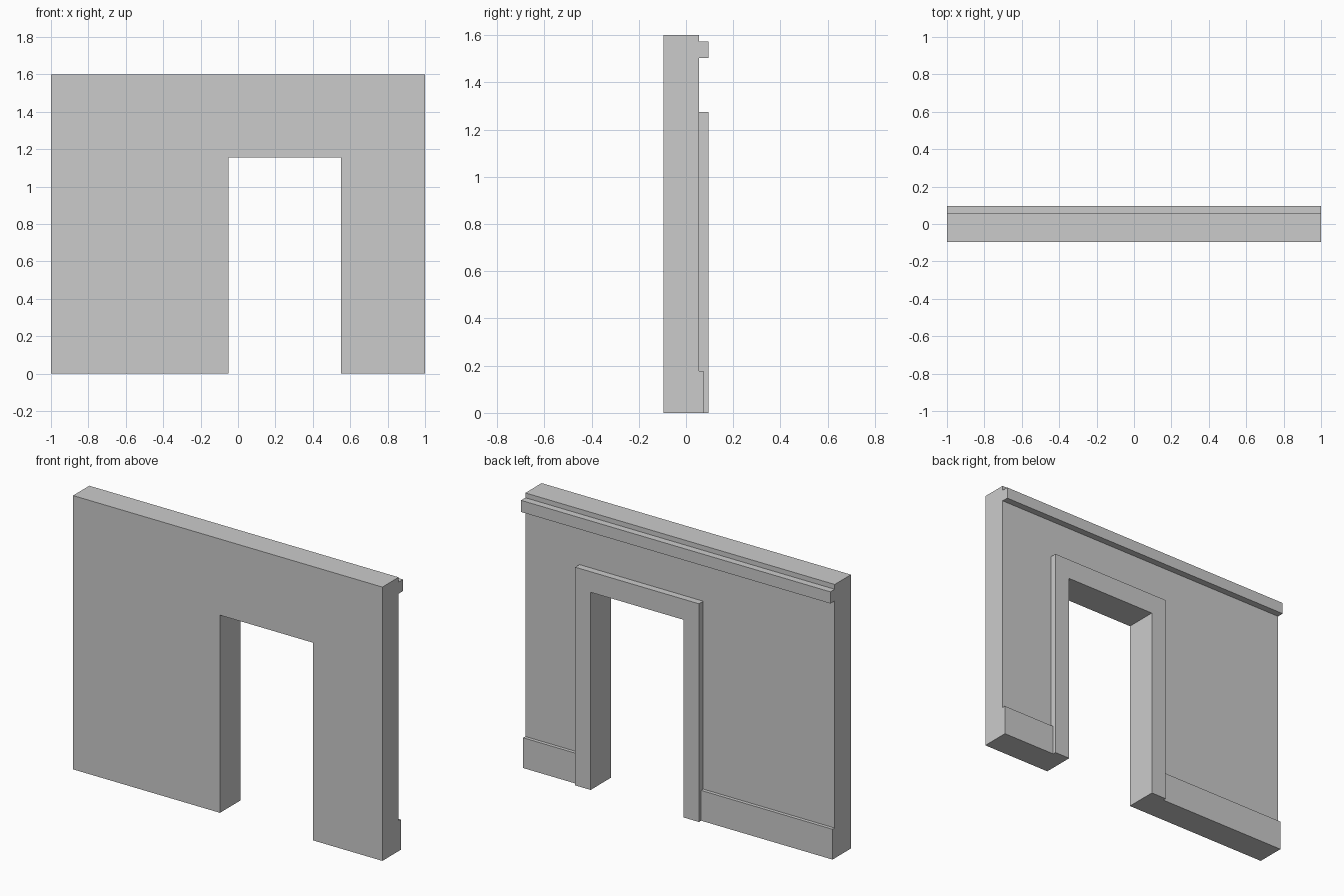
import bpy
import bmesh

if "Cube" in bpy.data.objects:
    bpy.data.objects.remove(bpy.data.objects["Cube"])

paint = bpy.data.materials.new("plain grey")
paint.diffuse_color = (0.6, 0.6, 0.6, 1)
paint.use_nodes = True
paint.node_tree.nodes["Principled BSDF"].inputs["Base Color"].default_value = paint.diffuse_color

# Shared dimensions
FRONT, BACK = -0.095, 0.055            # wall faces
LEFT, RIGHT, TOP = -0.05, 0.55, 1.155  # doorway opening
SIDE, HEAD = 0.10, 0.12                # casing widths
TRIM, SKIRT = 0.04, 0.02               # trim projections


def extrude_profile(name, points, y0, y1):
    """Extrude an outline in the xz plane from y0 to y1."""
    bm = bmesh.new()
    face = bm.faces.new([bm.verts.new((x, y0, z)) for x, z in points])
    new = bmesh.ops.extrude_face_region(bm, geom=[face])["geom"]
    verts = [v for v in new if isinstance(v, bmesh.types.BMVert)]
    bmesh.ops.translate(bm, verts=verts, vec=(0, y1 - y0, 0))
    bmesh.ops.recalc_face_normals(bm, faces=bm.faces)
    mesh = bpy.data.meshes.new(name)
    bm.to_mesh(mesh)
    bm.free()
    mesh.materials.append(paint)
    obj = bpy.data.objects.new(name, mesh)
    bpy.context.collection.objects.link(obj)
    return obj


def arch(x0, x1, top):
    """Outline of a slab with the doorway cut up from the floor."""
    return [(x0, 0), (LEFT, 0), (LEFT, TOP), (RIGHT, TOP),
            (RIGHT, 0), (x1, 0), (x1, top), (x0, top)]


def rect(x0, x1, z0, z1):
    return [(x0, z0), (x1, z0), (x1, z1), (x0, z1)]


# Wall with doorway
extrude_profile("wall", arch(-1, 1, 1.6), FRONT, BACK)

# Door casing on the back
extrude_profile("door_casing", arch(LEFT - SIDE, RIGHT + SIDE, TOP + HEAD),
                BACK, BACK + TRIM)

# Skirting boards either side of the casing
for name, x0, x1 in (("skirting_left", -1, LEFT - SIDE),
                     ("skirting_right", RIGHT + SIDE, 1)):
    extrude_profile(name, rect(x0, x1, 0, 0.177), BACK, BACK + SKIRT)

# Picture rail just under the top edge
extrude_profile("picture_rail", rect(-1, 1, 1.504, 1.572), BACK, BACK + TRIM)
